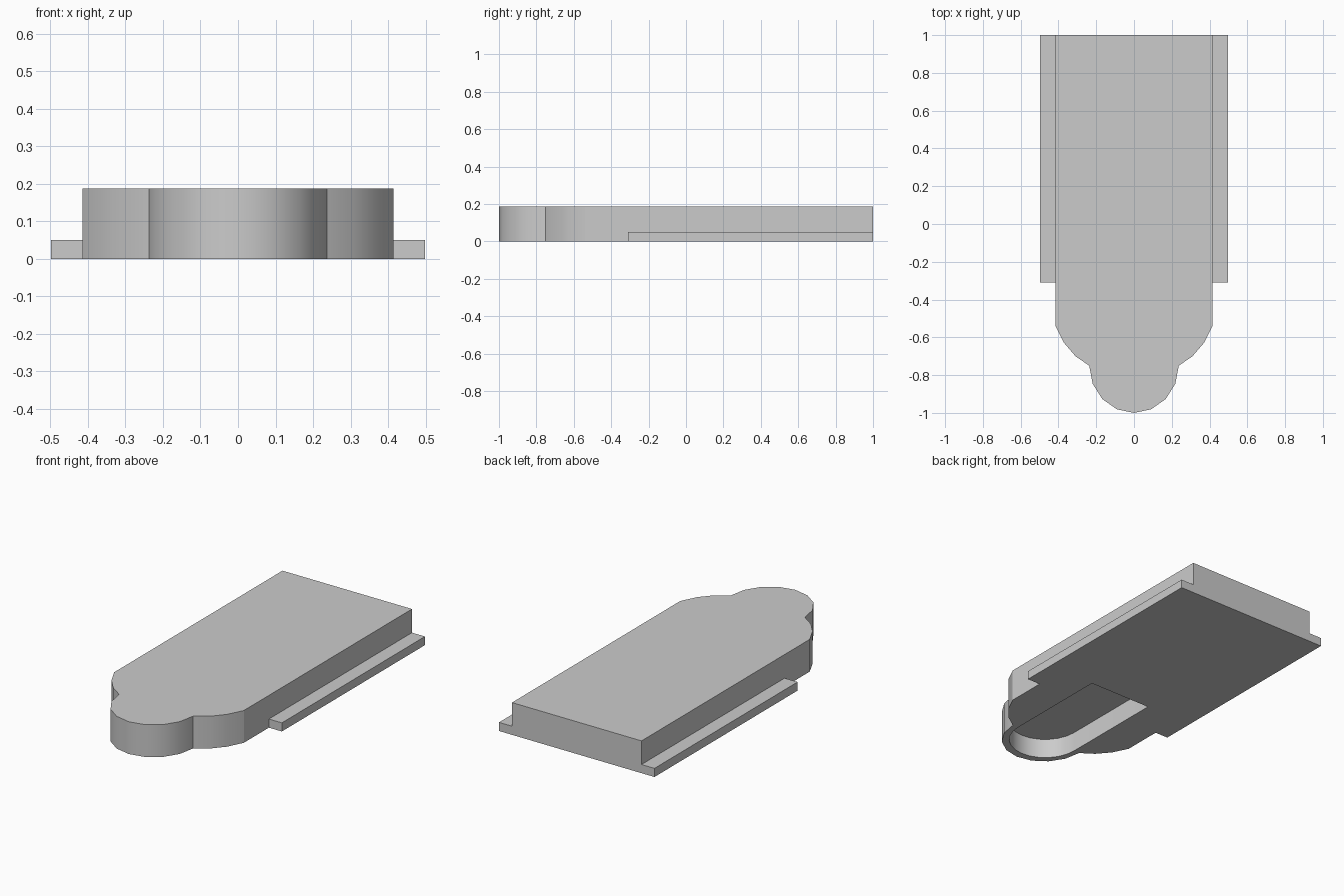
import bpy, bmesh, math

cube = bpy.data.objects.get("Cube")
if cube:
    bpy.data.objects.remove(cube, do_unlink=True)

HEIGHT = 0.187
HALF_WIDTH = 0.415
RAIL_EDGE = 0.498
LOBE_Y = -0.75

grey = bpy.data.materials.new("plain grey")
grey.use_nodes = True
colour = (0.6, 0.6, 0.6, 1)
grey.diffuse_color = colour
grey.node_tree.nodes["Principled BSDF"].inputs["Base Color"].default_value = colour


def extrude_outline(name, points, bottom, top):
    """Turn a flat outline into a closed prism."""
    bm = bmesh.new()
    base = bm.faces.new([bm.verts.new((x, y, bottom)) for x, y in points])
    new = bmesh.ops.extrude_face_region(bm, geom=[base])["geom"]
    verts = [v for v in new if isinstance(v, bmesh.types.BMVert)]
    bmesh.ops.translate(bm, verts=verts, vec=(0, 0, top - bottom))
    bmesh.ops.recalc_face_normals(bm, faces=bm.faces)
    mesh = bpy.data.meshes.new(name)
    bm.to_mesh(mesh)
    bm.free()
    mesh.materials.append(grey)
    obj = bpy.data.objects.new(name, mesh)
    bpy.context.collection.objects.link(obj)
    return obj


def front_arc(rx, ry, steps):
    """Half ellipse bulging to the front, from +x round to -x."""
    angles = [math.pi * i / steps for i in range(steps + 1)]
    return [(rx * math.cos(a), LOBE_Y - ry * math.sin(a)) for a in angles]


# Body: straight sides, rounded shoulders and a rounded front lobe
shoulder = [(HALF_WIDTH, 1), (HALF_WIDTH, -0.54), (0.37, -0.63), (0.31, -0.70)]
mirrored = [(-x, y) for x, y in reversed(shoulder)]
body = extrude_outline("body", shoulder + front_arc(0.237, 0.25, 8) + mirrored, 0, HEIGHT)

# Round-ended pocket cut into the underside
pocket_outline = [(0.2, -0.12)] + front_arc(0.2, 0.205, 12) + [(-0.2, -0.12)]
cutter = extrude_outline("pocket_cutter", pocket_outline, -0.1, 0.115)
cutter.hide_render = True
cut = body.modifiers.new("pocket", "BOOLEAN")
cut.operation = "DIFFERENCE"
cut.solver = "EXACT"
cut.object = cutter
bpy.ops.object.select_all(action="DESELECT")
bpy.context.view_layer.objects.active = body
body.select_set(True)
bpy.ops.object.modifier_apply(modifier=cut.name)
bpy.data.objects.remove(cutter, do_unlink=True)
bpy.ops.object.shade_smooth_by_angle(angle=math.radians(25))

# Low rails along both sides
for side, name in ((1, "left_rail"), (-1, "right_rail")):
    inner, outer = side * HALF_WIDTH, side * RAIL_EDGE
    extrude_outline(name, [(inner, -0.31), (outer, -0.31), (outer, 1), (inner, 1)], 0, 0.05)
